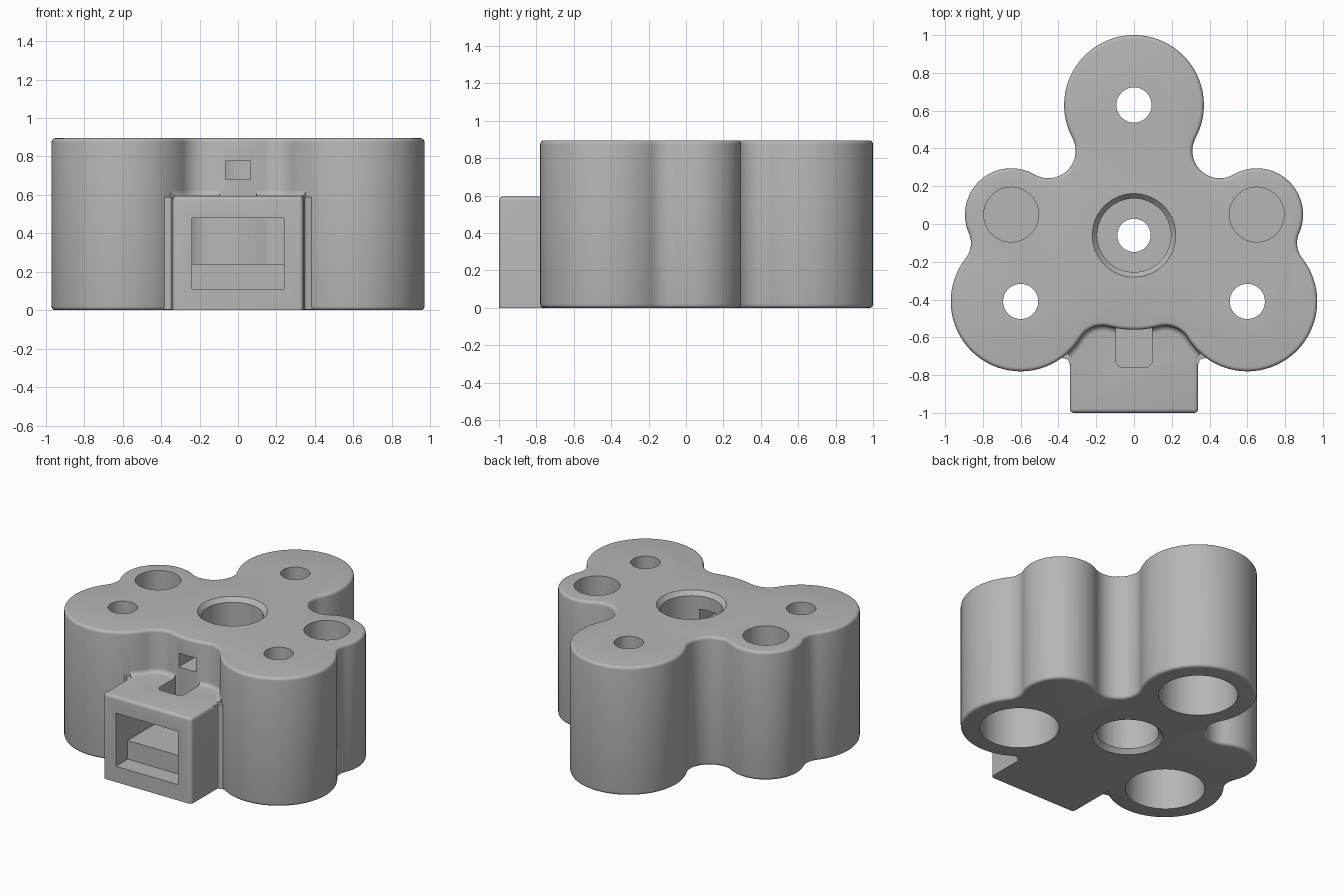
import bpy, bmesh, math
from mathutils import Vector

if "Cube" in bpy.data.objects:
    bpy.data.objects.remove(bpy.data.objects["Cube"])

HEIGHT, BLOCK_TOP, FLARE = 0.895, 0.595, 0.03

grey = bpy.data.materials.new("plain grey")
grey.use_nodes = True
colour = (0.47, 0.47, 0.47, 1)
grey.diffuse_color = colour
grey.node_tree.nodes["Principled BSDF"].inputs["Base Color"].default_value = colour


def finish(bm, name):
    bmesh.ops.recalc_face_normals(bm, faces=bm.faces)
    mesh = bpy.data.meshes.new(name)
    bm.to_mesh(mesh)
    bm.free()
    mesh.materials.append(grey)
    ob = bpy.data.objects.new(name, mesh)
    bpy.context.collection.objects.link(ob)
    return ob


def prism(name, pts, z0, z1, bevel=0):
    bm = bmesh.new()
    base = bm.faces.new([bm.verts.new((x, y, z0)) for x, y in pts])
    top = bmesh.ops.extrude_face_region(bm, geom=[base], use_keep_orig=True)["geom"]
    bmesh.ops.translate(bm, vec=(0, 0, z1 - z0),
                        verts=[v for v in top if isinstance(v, bmesh.types.BMVert)])
    if bevel:
        rim = [e for e in bm.edges if abs(e.verts[0].co.z - e.verts[1].co.z) < 1e-5]
        bmesh.ops.bevel(bm, geom=rim, offset=bevel, segments=4, profile=0.5, affect='EDGES')
    return finish(bm, name)


def box(name, x, y0, y1, z0, z1):
    return prism(name, [(-x, y0), (x, y0), (x, y1), (-x, y1)], z0, z1)


def cone(name, x, y, r0, r1, z0, z1):
    bm = bmesh.new()
    bmesh.ops.create_cone(bm, cap_ends=True, segments=64, radius1=r0, radius2=r1, depth=z1 - z0)
    bmesh.ops.translate(bm, verts=bm.verts, vec=(x, y, (z0 + z1) / 2))
    return finish(bm, name)


def combine(target, tool, operation):
    mod = target.modifiers.new(operation.lower(), 'BOOLEAN')
    mod.operation, mod.solver, mod.object = operation, 'EXACT', tool
    bpy.context.view_layer.objects.active = target
    bpy.ops.object.modifier_apply(modifier=mod.name)
    bpy.data.objects.remove(tool)


def arc(c, r, a0, a1, sign):
    # sign +1 walks a lobe counter-clockwise, -1 walks a fillet clockwise
    sweep = ((a1 - a0) * sign) % math.tau
    n = max(4, int(sweep / 0.07))
    steps = range(n + 1) if sign > 0 else range(1, n)
    out = []
    for i in steps:
        a = a0 + sign * sweep * i / n
        d = Vector((math.cos(a), math.sin(a)))
        out.append((c + d * r, d * sign))
    return out


def fillet_centre(a, ra, b, rb):
    d = b - a
    t = (ra * ra - rb * rb + d.length_squared) / (2 * d.length)
    h = math.sqrt(ra * ra - t * t)
    d.normalize()
    return a + d * t + Vector((d.y, -d.x)) * h


def angle(v):
    return math.atan2(v.y, v.x)


# Body outline: lobes joined by tangent fillets (x, y, radius, next fillet radius)
lobes = [(0, 0.63, 0.37, 0.145), (-0.65, 0.05, 0.245, 0.13), (-0.6, -0.41, 0.37, 0.14),
         (0, -0.06, 0.5, 0.14), (0.6, -0.41, 0.37, 0.13), (0.65, 0.05, 0.245, 0.145)]
centres = [Vector(l[:2]) for l in lobes]
count = len(lobes)
fillets = []
for i, l in enumerate(lobes):
    j = (i + 1) % count
    fillets.append(fillet_centre(centres[i], l[2] + l[3], centres[j], lobes[j][2] + l[3]))
outline = []
for i, l in enumerate(lobes):
    c, f, nxt = centres[i], fillets[i], centres[(i + 1) % count]
    outline += arc(c, l[2], angle(fillets[i - 1] - c), angle(f - c), 1)
    outline += arc(f, l[3], angle(c - f), angle(nxt - f), -1)

body = prism("body", [p for p, n in outline], 0, HEIGHT, bevel=0.02)

# Connector block, rounded everywhere but at the bottom
block = box("connector_block", 0.34, -1.0, -0.45, 0, BLOCK_TOP)
bm = bmesh.new()
bm.from_mesh(block.data)
edges = [e for e in bm.edges if max(v.co.z for v in e.verts) > 0.1
         and min(v.co.y for v in e.verts) < -0.9]
bmesh.ops.bevel(bm, geom=edges, offset=0.022, segments=4, profile=0.5, affect='EDGES')
bm.to_mesh(block.data)
bm.free()

# Flare where the block top meets the body wall
profile = [(-0.03, 0.56), (FLARE, 0.56)]
for i in range(6):
    a = -math.pi / 2 * (1 + i / 5)
    profile.append((FLARE + FLARE * math.cos(a), BLOCK_TOP + FLARE + FLARE * math.sin(a)))
profile.append((-0.03, BLOCK_TOP + FLARE))
path = [(p, n) for p, n in outline if abs(p.x) < 0.36 and p.y < -0.4]
bm = bmesh.new()
rings = [[bm.verts.new((*(p + n * o), z)) for o, z in profile] for p, n in path]
for r0, r1 in zip(rings, rings[1:]):
    for k in range(len(profile)):
        bm.faces.new((r0[k - 1], r0[k], r1[k], r1[k - 1]))
bm.faces.new(rings[0])
bm.faces.new(rings[-1])
combine(block, finish(bm, "flare"), 'UNION')
for s in (-1, 1):
    web = [(0.32, -0.745), (0.34, -0.745), (0.348, -0.718), (0.385, -0.708),
           (0.4, -0.66), (0.32, -0.64)]
    combine(block, prism("side_flare", [(s * x, y) for x, y in web], 0.005, 0.59), 'UNION')

# Socket, shallow step and square slot in the block
combine(block, box("socket", 0.24, -1.1, -0.47, 0.24, 0.48), 'DIFFERENCE')
combine(block, box("socket_step", 0.24, -1.1, -0.87, 0.11, 0.3), 'DIFFERENCE')
slot = [(-0.095, -0.49), (-0.095, -0.735), (-0.07, -0.76),
        (0.07, -0.76), (0.095, -0.735), (0.095, -0.49)]
combine(block, prism("slot", slot, 0.4, 0.8), 'DIFFERENCE')
combine(body, block, 'UNION')

# Screw holes with wide bores from below
for x, y in ((0, 0.63), (-0.6, -0.41), (0.6, -0.41)):
    combine(body, cone("bore", x, y, 0.25, 0.25, -0.1, 0.65), 'DIFFERENCE')
    combine(body, cone("screw_hole", x, y, 0.093, 0.093, 0.5, 1), 'DIFFERENCE')

# Blind rod holes in the side ears
for x in (-0.65, 0.65):
    combine(body, cone("rod_hole", x, 0.05, 0.145, 0.145, 0.1, 1), 'DIFFERENCE')

# Centre bores with chamfered rims, web hole and front tunnel
for r0, r1, z0, z1 in ((0.195, 0.195, 0.54, 1), (0.195, 0.195, -0.1, 0.36),
                       (0.088, 0.088, 0.2, 0.7),
                       (0.19, 0.23, HEIGHT - 0.035, HEIGHT + 0.01),
                       (0.23, 0.19, -0.01, 0.035)):
    combine(body, cone("centre_bore", 0, -0.06, r0, r1, z0, z1), 'DIFFERENCE')
combine(body, box("tunnel", 0.065, -0.7, -0.15, 0.68, 0.775), 'DIFFERENCE')

bpy.ops.object.select_all(action='DESELECT')
body.select_set(True)
bpy.context.view_layer.objects.active = body
bpy.ops.object.shade_smooth_by_angle(angle=math.radians(30))
